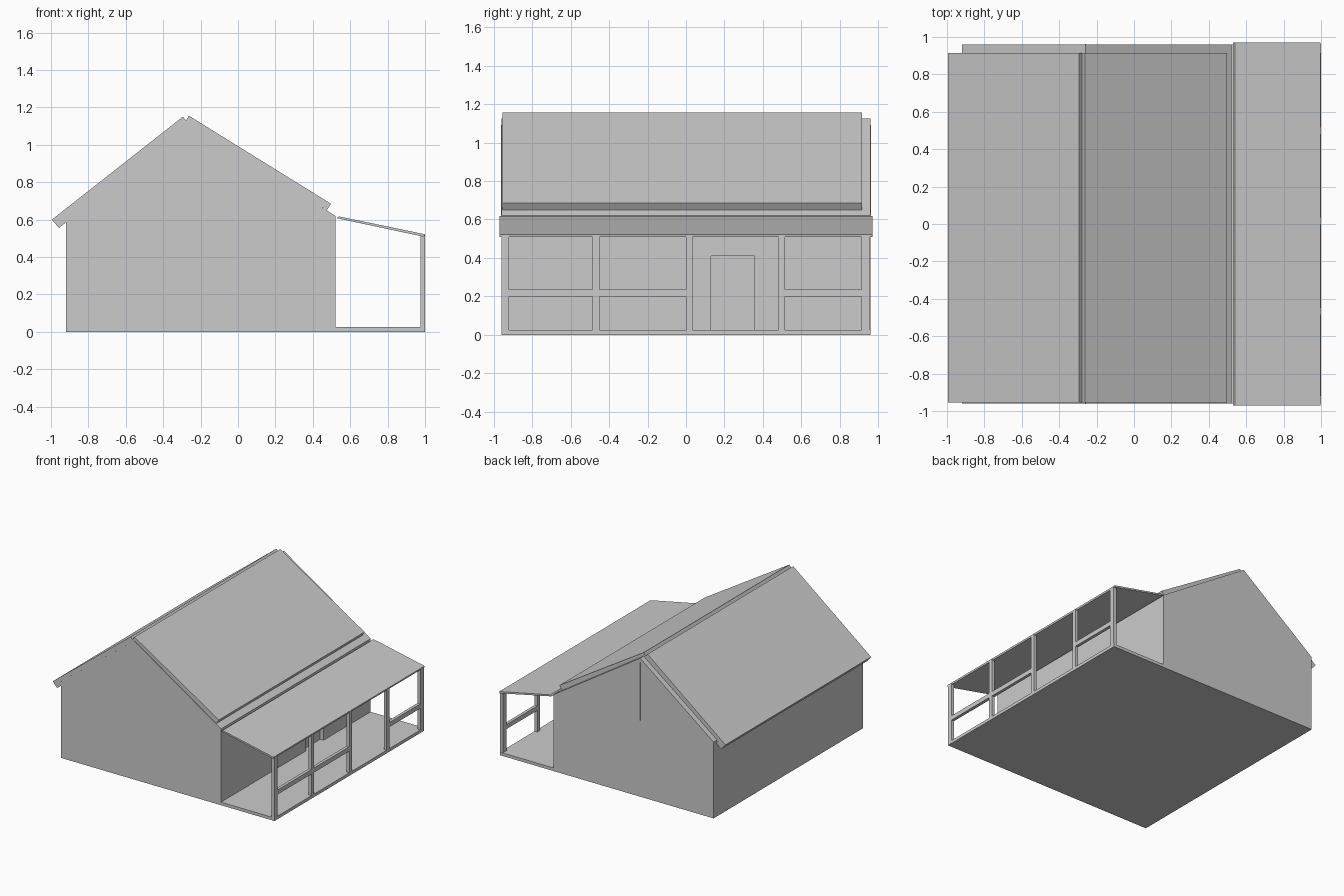
import bpy
import bmesh

if "Cube" in bpy.data.objects:
    bpy.data.objects.remove(bpy.data.objects["Cube"])


def prism(name, profile, y0, y1):
    """Extrude an x-z outline along y."""
    bm = bmesh.new()
    face = bm.faces.new([bm.verts.new((x, y0, z)) for x, z in profile])
    ext = bmesh.ops.extrude_face_region(bm, geom=[face])
    verts = [g for g in ext["geom"] if isinstance(g, bmesh.types.BMVert)]
    bmesh.ops.translate(bm, verts=verts, vec=(0, y1 - y0, 0))
    bmesh.ops.recalc_face_normals(bm, faces=bm.faces)
    mesh = bpy.data.meshes.new(name)
    bm.to_mesh(mesh)
    bm.free()
    obj = bpy.data.objects.new(name, mesh)
    bpy.context.collection.objects.link(obj)
    return obj


def box(name, x0, x1, y0, y1, z0, z1):
    return prism(name, [(x0, z0), (x1, z0), (x1, z1), (x0, z1)], y0, y1)


# House body with gabled top
house = prism("house_walls", [(-0.92, 0), (0.52, 0), (0.52, 0.62), (-0.26, 1.125),
                              (-0.92, 0.62)], -0.96, 0.96)

# Doorway recess in the porch wall
cutter = box("doorway_cutter", 0.49, 0.6, 0.13, 0.355, 0.025, 0.41)
cutter.hide_render = True
cutter.display_type = 'WIRE'
cut = house.modifiers.new("doorway", 'BOOLEAN')
cut.operation = 'DIFFERENCE'
cut.solver = 'EXACT'
cut.object = cutter

# Thin centre seams on both gables
for side, y in (("front", -0.96), ("back", 0.96)):
    box(side + "_gable_seam", -0.262, -0.257, y - 0.002, y + 0.002, 0.62, 1.09)

# Main roof slabs, with a small valley at the ridge
prism("left_roof", [(-0.295, 1.15), (-0.995, 0.60), (-0.957, 0.555), (-0.265, 1.115)],
      -0.955, 0.915)
prism("right_roof", [(-0.262, 1.155), (0.497, 0.685), (0.475, 0.65), (-0.283, 1.12)],
      -0.955, 0.915)

# Porch floor and sloping roof
box("porch_floor", 0.52, 1.0, -0.96, 0.96, 0, 0.025)
prism("porch_roof", [(0.53, 0.607), (0.54, 0.617), (0.998, 0.522), (0.995, 0.508)],
      -0.97, 0.97)

# Porch posts, and rails in every bay but the entrance
posts = [(-0.96, -0.92), (-0.485, -0.45), (0.0, 0.035), (0.48, 0.515), (0.913, 0.957)]
for i, (a, b) in enumerate(posts):
    prism(f"porch_post_{i}", [(0.975, 0.025), (1.0, 0.025), (1.0, 0.52), (0.975, 0.52)], a, b)
for i in (0, 1, 3):
    box(f"porch_rail_{i}", 0.975, 1.0, posts[i][1], posts[i + 1][0], 0.20, 0.237)
